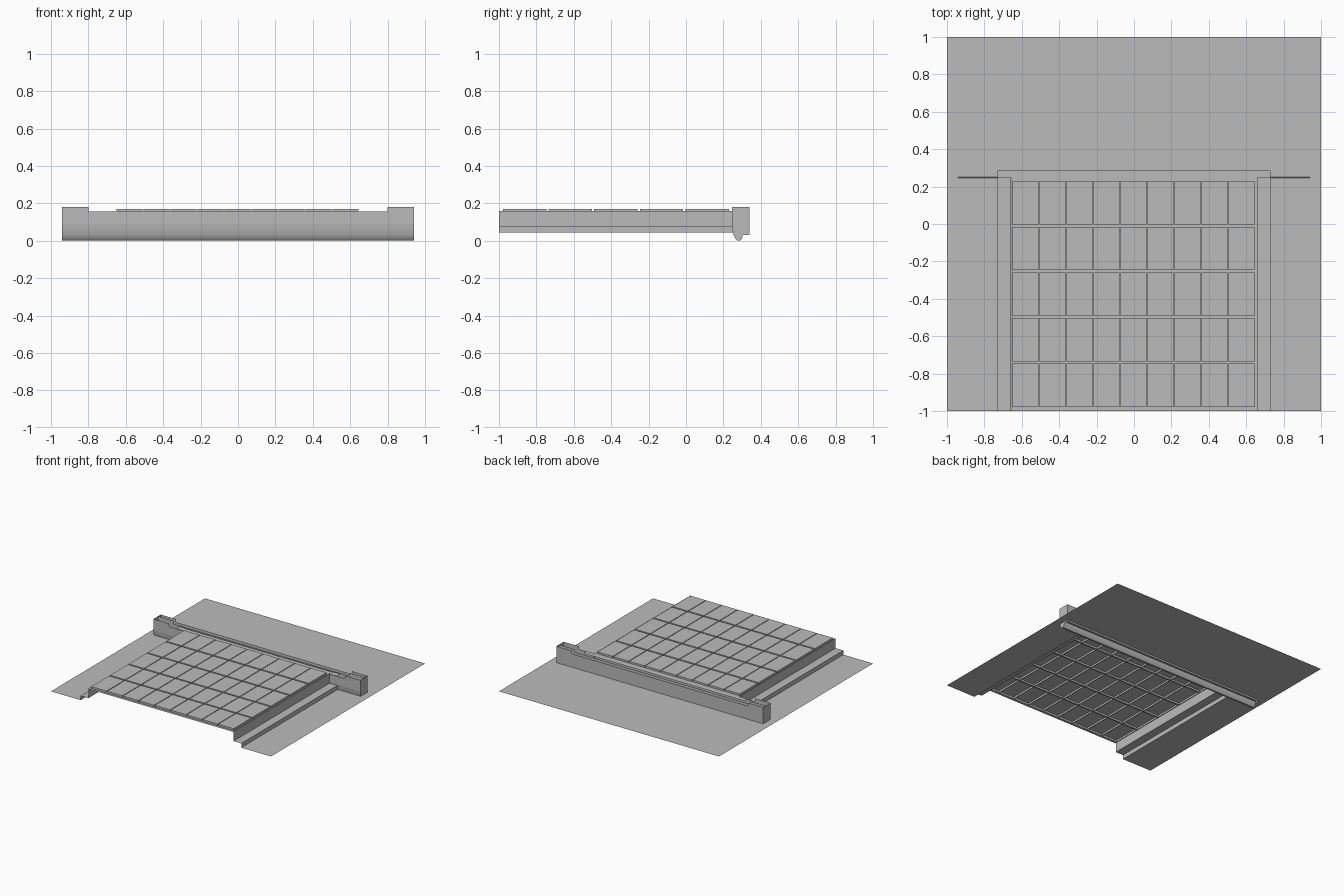
import bpy, bmesh

cube = bpy.data.objects.get("Cube")
if cube:
    bpy.data.objects.remove(cube, do_unlink=True)

grey = bpy.data.materials.new("plain_grey")
grey.use_nodes = True
tone = (0.5, 0.5, 0.5, 1)
grey.diffuse_color = tone
grey.node_tree.nodes["Principled BSDF"].inputs["Base Color"].default_value = tone

DECK = 0.045      # height of the flat deck
CAP = 0.155       # height of the panel frame
WING = 0.18       # top of the trough ends
HOLE, BACK = 0.73, 0.285
END, STEP = 0.94, 0.80


def finish(name, bm, smooth=False):
    bmesh.ops.remove_doubles(bm, verts=bm.verts, dist=0.0005)
    mesh = bpy.data.meshes.new(name)
    bm.to_mesh(mesh)
    bm.free()
    mesh.materials.append(grey)
    obj = bpy.data.objects.new(name, mesh)
    bpy.context.collection.objects.link(obj)
    if smooth:
        bpy.ops.object.select_all(action='DESELECT')
        obj.select_set(True)
        bpy.context.view_layer.objects.active = obj
        bpy.ops.object.shade_smooth_by_angle()
    return obj


def face(bm, points):
    return bm.faces.new([bm.verts.new(p) for p in points])


def flat(bm, x0, x1, y0, y1, z):
    return face(bm, [(x0, y0, z), (x1, y0, z), (x1, y1, z), (x0, y1, z)])


def notched_wall(bm, y, bottom):
    """Upright sheet whose middle is lower than its two ends."""
    for x0, x1, top in ((-END, -STEP, WING), (-STEP, STEP, CAP), (STEP, END, WING)):
        face(bm, [(x0, y, bottom), (x1, y, bottom), (x1, y, top), (x0, y, top)])


# Flat deck around the opening
bm = bmesh.new()
for x0, x1 in ((-1, -HOLE), (HOLE, 1)):
    flat(bm, x0, x1, -1, BACK, DECK)
    flat(bm, x0, x1, BACK, 1, DECK)
flat(bm, -HOLE, HOLE, BACK, 1, DECK)
finish("deck", bm)

# Stepped side rails between deck and panel
rail = [(HOLE, DECK), (HOLE, 0.08), (0.66, 0.08), (0.66, CAP + 0.005), (0.65, CAP)]
for side, name in ((1, "left_rail"), (-1, "right_rail")):
    bm = bmesh.new()
    for (xa, za), (xb, zb) in zip(rail, rail[1:]):
        pts = [(side * xa, -1, za), (side * xa, 0.25, za),
               (side * xb, 0.25, zb), (side * xb, -1, zb)]
        face(bm, pts if side > 0 else pts[::-1])
    finish(name, bm)

# Panel sheet with raised, bevelled panes
COLS, ROWS, GAP = 9, 5, 0.006
pitch_x, pitch_y = 1.30 / COLS, 1.22 / ROWS
xs, ys = [-0.655], [-1.0]
for i in range(COLS):
    left = -0.652 + i * pitch_x
    xs += [left + GAP / 2, left + pitch_x - GAP / 2]
for j in range(ROWS):
    low = -0.985 + j * pitch_y
    ys += [low + GAP, low + pitch_y - GAP]
xs.append(0.655)
ys.append(0.25)
bm = bmesh.new()
panes = []
for i in range(len(xs) - 1):
    for j in range(len(ys) - 1):
        f = flat(bm, xs[i], xs[i + 1], ys[j], ys[j + 1], CAP)
        if i % 2 and j % 2:
            panes.append(f)
bmesh.ops.inset_individual(bm, faces=panes, thickness=0.006)
bmesh.ops.translate(bm, vec=(0, 0, 0.015), verts=[v for f in panes for v in f.verts])
finish("pane_panel", bm)

# Cap strip and the apron hanging below it
bm = bmesh.new()
flat(bm, -HOLE, HOLE, 0.245, BACK, CAP + 0.001)
for s in (-1, 1):
    flat(bm, min(s * 0.67, s * HOLE), max(s * 0.67, s * HOLE), 0.25, BACK, CAP + 0.005)
face(bm, [(-0.65, 0.24, 0.13), (0.65, 0.24, 0.13), (0.65, 0.24, CAP), (-0.65, 0.24, CAP)])
finish("cap_strip", bm)

# Open trough: notched walls, rounded underside, closed ends
curve = [(0.245, 0.09), (0.248, 0.06), (0.255, 0.03), (0.264, 0.01), (0.275, 0.0),
         (0.288, 0.0), (0.298, 0.01), (0.304, 0.03), (0.305, 0.09)]
bm = bmesh.new()
notched_wall(bm, 0.245, 0.09)
notched_wall(bm, 0.305, 0.09)
for (ya, za), (yb, zb) in zip(curve, curve[1:]):
    face(bm, [(-END, ya, za), (-END, yb, zb), (END, yb, zb), (END, ya, za)])
for s in (-1, 1):
    ring = [(s * END, 0.245, WING)] + [(s * END, y, z) for y, z in curve]
    ring.append((s * END, 0.305, WING))
    face(bm, ring if s > 0 else ring[::-1])
finish("trough", bm, smooth=True)

# Rear fascia with short returns to the trough
bm = bmesh.new()
notched_wall(bm, 0.34, 0.03)
bmesh.ops.reverse_faces(bm, faces=bm.faces[:])
for s in (-1, 1):
    pts = [(s * END, 0.305, 0.03), (s * END, 0.34, 0.03),
           (s * END, 0.34, WING), (s * END, 0.305, WING)]
    face(bm, pts if s > 0 else pts[::-1])
finish("rear_fascia", bm)
